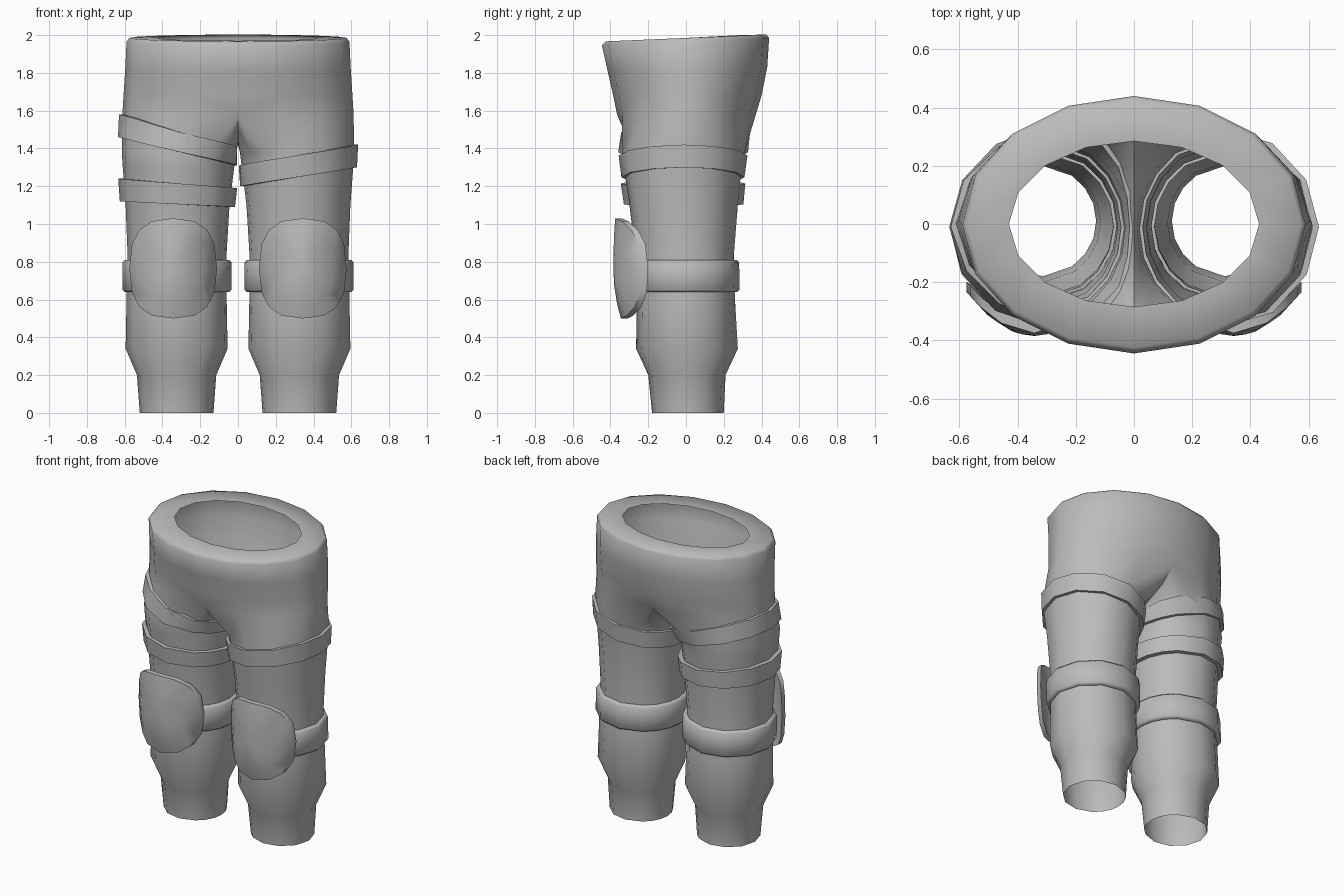
import bpy, bmesh
from math import sin, cos, radians, pi
from mathutils import Vector
from mathutils.bvhtree import BVHTree

cube = bpy.data.objects.get("Cube")
if cube:
    bpy.data.objects.remove(cube)

grey = bpy.data.materials.new("plain grey")
grey.use_nodes = True
grey.diffuse_color = (0.5, 0.5, 0.5, 1)
grey.node_tree.nodes["Principled BSDF"].inputs["Base Color"].default_value = (0.5, 0.5, 0.5, 1)


def finish(name, bm, angle=50, recalc=True):
    if recalc:
        bmesh.ops.recalc_face_normals(bm, faces=bm.faces)
    mesh = bpy.data.meshes.new(name)
    bm.to_mesh(mesh)
    mesh.materials.append(grey)
    obj = bpy.data.objects.new(name, mesh)
    bpy.context.collection.objects.link(obj)
    bpy.ops.object.select_all(action="DESELECT")
    obj.select_set(True)
    bpy.context.view_layer.objects.active = obj
    bpy.ops.object.shade_smooth_by_angle(angle=radians(angle))
    return obj


def bridge(bm, a, b, closed=True):
    n = len(a)
    for i in range(n if closed else n - 1):
        j = (i + 1) % n
        bm.faces.new((a[i], a[j], b[j], b[i]))


# Angles round one leg: nine outer points, then five on the inner thigh
OUTER, INNER, WRAP = 9, 5, 125
angles = [radians(-WRAP + 2 * WRAP * i / (OUTER - 1)) for i in range(OUTER)]
angles += [radians(WRAP + (360 - 2 * WRAP) * (i + 1) / (INNER + 1)) for i in range(INNER)]

# Leg sections: height, inner x, outer x, front y, back y
LEG = [
    (0.0, 0.13, 0.52, -0.18, 0.20),
    (0.2, 0.115, 0.535, -0.20, 0.21),
    (0.34, 0.055, 0.595, -0.265, 0.275),
    (0.6, 0.06, 0.59, -0.26, 0.26),
    (0.85, 0.06, 0.585, -0.27, 0.255),
    (1.1, 0.045, 0.595, -0.30, 0.275),
    (1.3, 0.02, 0.61, -0.33, 0.295),
    (1.38, 0.01, 0.615, -0.34, 0.31),
]
# Hip sections: height, half width, front y, back y, tilt
HIP = [
    (1.58, 0.612, -0.365, 0.37, 0),
    (1.68, 0.606, -0.385, 0.40, 0),
    (1.82, 0.597, -0.415, 0.43, 0.01),
    (1.965, 0.59, -0.445, 0.44, 0.02),
    (1.985, 0.575, -0.425, 0.425, 0.018),
    (1.985, 0.43, -0.285, 0.285, 0.015),
]

# Half of the trousers, built from the hem up
bm = bmesh.new()
rings = []
for z, x0, x1, y0, y1 in LEG:
    rings.append([bm.verts.new(((x0 + x1) / 2 + (x1 - x0) / 2 * cos(t),
                                (y0 + y1) / 2 + (y1 - y0) / 2 * sin(t), z)) for t in angles])
hips = []
for z, a, y0, y1, tilt in HIP:
    ring = []
    for i in range(OUTER):
        t = -pi / 2 + pi * i / (OUTER - 1)
        ring.append(bm.verts.new((max(0, a * cos(t)) if 0 < i < OUTER - 1 else 0,
                                  (y0 + y1) / 2 + (y1 - y0) / 2 * sin(t), z + tilt * sin(t))))
    hips.append(ring)
crotch = [bm.verts.new((0, y, z)) for y, z in
          ((0.27, 1.5), (0.14, 1.44), (0, 1.42), (-0.14, 1.44), (-0.27, 1.5))]
rings.append(hips[0] + crotch)
for a, b in zip(rings, rings[1:]):
    bridge(bm, a, b)
for a, b in zip(hips, hips[1:]):
    bridge(bm, a, b, closed=False)
bm.normal_update()
surface = BVHTree.FromBMesh(bm)

# Mirror the half and weld the centre seam
copy = bmesh.ops.duplicate(bm, geom=bm.verts[:] + bm.edges[:] + bm.faces[:])["geom"]
for v in copy:
    if isinstance(v, bmesh.types.BMVert):
        v.co.x *= -1
bmesh.ops.reverse_faces(bm, faces=[f for f in copy if isinstance(f, bmesh.types.BMFace)])
bmesh.ops.remove_doubles(bm, verts=bm.verts, dist=0.0005)
finish("trousers", bm, 60, recalc=False)


def strap(name, side, outer, inner, thick, bevel):
    """Band round a leg; outer and inner are (bottom, top) heights at each side."""
    bm = bmesh.new()
    loops = [[], [], [], []]
    for t in angles:
        mix = (1 + cos(t)) / 2
        low, high = (inner[k] + (outer[k] - inner[k]) * mix for k in (0, 1))
        way = Vector((cos(t), sin(t), 0))
        for k, (z, off) in enumerate(((low, -0.01), (low, thick), (high, thick), (high, -0.01))):
            start = Vector((0.325, -0.01, z))
            hit = surface.ray_cast(start, way)[0] or start + way * 0.3
            p = hit + way * off
            bm.verts.ensure_lookup_table()
            loops[k].append(bm.verts.new((side * max(p.x, 0.004), p.y, p.z)))
    for k in range(4):
        bridge(bm, loops[k], loops[(k + 1) % 4])
    bmesh.ops.recalc_face_normals(bm, faces=bm.faces)
    if bevel:
        edges = [e for e in bm.edges if any(e.verts[0] in l and e.verts[1] in l for l in loops[1:3])]
        bmesh.ops.bevel(bm, geom=edges, offset=bevel, segments=1, affect="EDGES")
    finish(name, bm, 50)


strap("right_upper_thigh_strap", -1, (1.46, 1.58), (1.31, 1.40), 0.022, 0)
strap("right_lower_thigh_strap", -1, (1.12, 1.24), (1.09, 1.19), 0.03, 0)
strap("left_thigh_strap", 1, (1.30, 1.42), (1.20, 1.31), 0.022, 0)


def knee_pad(name, side):
    """Rounded shield curved round the front of the knee."""
    bm = bmesh.new()
    count = 16

    def point(s, t, back=0):
        c, d = cos(t), sin(t)
        u = s * abs(c) ** 0.75 * (1 if c > 0 else -1)
        v = s * abs(d) ** 0.75 * (1 if d > 0 else -1)
        y = -0.385 + 0.15 * u * u + 0.04 * max(0, -v) ** 2 + 0.01 * max(0, v) ** 2
        return bm.verts.new((side * (0.343 + 0.232 * u), y + back, 0.765 + 0.265 * v))

    steps = [2 * pi * i / count for i in range(count)]
    front = [[point(s, t) for t in steps] for s in (0.35, 0.7, 1)]
    rear = [[point(s, t, 0.035) for t in steps] for s in (1, 0.7, 0.35)]
    loops = front + rear
    for a, b in zip(loops, loops[1:]):
        bridge(bm, a, b)
    for ring, back in ((front[0], 0), (rear[-1], 0.035)):
        tip = point(0, 0, back)
        for i in range(count):
            bm.faces.new((tip, ring[i], ring[(i + 1) % count]))
    finish(name, bm, 45)


for label, side in (("left", 1), ("right", -1)):
    strap(label + "_knee_strap", side, (0.64, 0.81), (0.64, 0.81), 0.026, 0.012)
    knee_pad(label + "_knee_pad", side)
